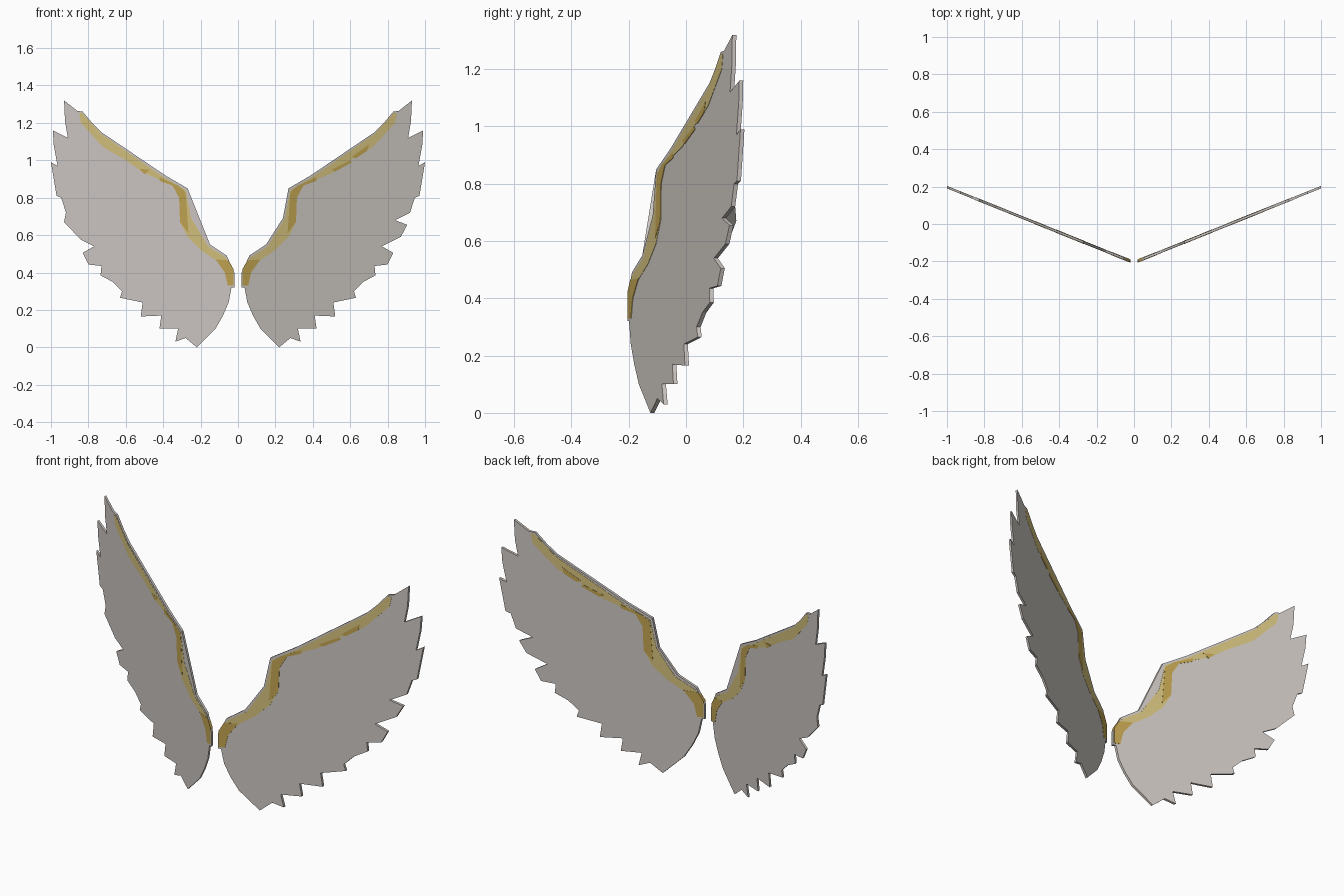
import bpy
import bmesh

default_cube = bpy.data.objects.get("Cube")
if default_cube:
    bpy.data.objects.remove(default_cube, do_unlink=True)


def make_material(name, colour):
    material = bpy.data.materials.new(name)
    material.use_nodes = True
    material.diffuse_color = (*colour, 1)
    shader = material.node_tree.nodes["Principled BSDF"]
    shader.inputs["Base Color"].default_value = (*colour, 1)
    shader.inputs["Roughness"].default_value = 0.8
    return material


feather_grey = make_material("feather grey", (0.60, 0.56, 0.53))
pale_gold = make_material("pale gold", (0.64, 0.52, 0.20))
deep_gold = make_material("deep gold", (0.52, 0.36, 0.08))


def sweep(x):
    """Depth of the wing plane, which slants backwards from root to tip."""
    return -0.198 + 0.395 * (x - 0.02) / 0.98


def make_plate(name, side, profile, half_thickness, material):
    """Flat slab lying in the swept wing plane, showing on both faces."""
    bm = bmesh.new()
    front = [bm.verts.new((side * x, sweep(x) - half_thickness, z)) for x, z in profile]
    back = [bm.verts.new((side * x, sweep(x) + half_thickness, z)) for x, z in profile]
    bm.faces.new(front)
    bm.faces.new(back[::-1])
    for i in range(len(profile)):
        j = (i + 1) % len(profile)
        bm.faces.new((front[i], back[i], back[j], front[j]))
    bmesh.ops.recalc_face_normals(bm, faces=bm.faces[:])
    mesh = bpy.data.meshes.new(name)
    bm.to_mesh(mesh)
    bm.free()
    mesh.materials.append(material)
    plate = bpy.data.objects.new(name, mesh)
    bpy.context.collection.objects.link(plate)
    return plate


# Leading edge in two runs, with the hollow below the wrist between them
root_edge = [(.02, .32), (.02, .4), (.06, .49), (.15, .55)]
wrist_hollow = [(.24, .69)]
arm_edge = [(.27, .85), (.39, .92), (.73, 1.15), (.78, 1.2), (.83, 1.26), (.86, 1.265)]

# Feather tips and notches from the wing tip down to the root
upper_feathers = [
    (.93, 1.32), (.925, 1.21), (.91, 1.12), (.99, 1.16), (.985, 1.08),
    (.965, .97), (1, .99), (.97, .81), (.945, .8), (.92, .72),
]
outer_notch = [(.84, .68), (.905, .655), (.87, .59)]
shallow_notch = [(.93, .67)]
lower_feathers = [
    (.84, .575), (.77, .54), (.83, .505), (.8, .443), (.73, .435),
    (.735, .385), (.67, .35), (.62, .3), (.63, .265), (.51, .24),
    (.52, .165), (.41, .17), (.42, .1), (.32, .1), (.335, .03),
    (.28, .05), (.22, 0), (.12, .1), (.08, .17), (.05, .24), (.035, .32),
]

# Gold band along the leading edge
band_top = [
    (.025, .33), (.025, .4), (.065, .48), (.16, .54), (.25, .69),
    (.28, .84), (.39, .905), (.73, 1.14), (.835, 1.255), (.85, 1.25),
]
band_bottom = [
    (.84, 1.2), (.72, 1.07), (.6, 1), (.5, .93), (.35, .87), (.31, .8),
    (.31, .67), (.27, .59), (.2, .52), (.11, .46), (.07, .4), (.055, .33),
]

# Deeper gold patches shared by both wings
patches = {
    "root_patch": [(.025, .33), (.025, .42), (.05, .465), (.12, .47), (.07, .4), (.055, .33)],
    "wrist_patch": [
        (.265, .61), (.28, .83), (.32, .865), (.42, .91), (.42, .89),
        (.35, .865), (.315, .8), (.31, .67),
    ],
}
left_speckles = {
    "middle_speckle": [(.5, .95), (.6, 1), (.61, .99), (.52, .94)],
    "outer_speckle": [(.61, 1.02), (.7, 1.085), (.69, 1.05), (.63, 1.01)],
}
right_speckles = {"middle_speckle": [(.47, .95), (.53, .955), (.5, .925)]}

# Wings, the left one with deeper hollows than the right
for label, side in (("left", 1), ("right", -1)):
    is_left = side > 0
    outline = (
        root_edge
        + (wrist_hollow if is_left else [])
        + arm_edge
        + upper_feathers
        + (outer_notch if is_left else shallow_notch)
        + lower_feathers
    )
    make_plate(f"{label}_wing", side, outline, 0.007, feather_grey)

    # The band keeps within the hollow on the left and runs straight on the right
    make_plate(f"{label}_gold_band", side, band_top + band_bottom, 0.008, pale_gold)

    speckles = left_speckles if is_left else right_speckles
    for patch_name, profile in {**patches, **speckles}.items():
        make_plate(f"{label}_{patch_name}", side, profile, 0.009, deep_gold)
